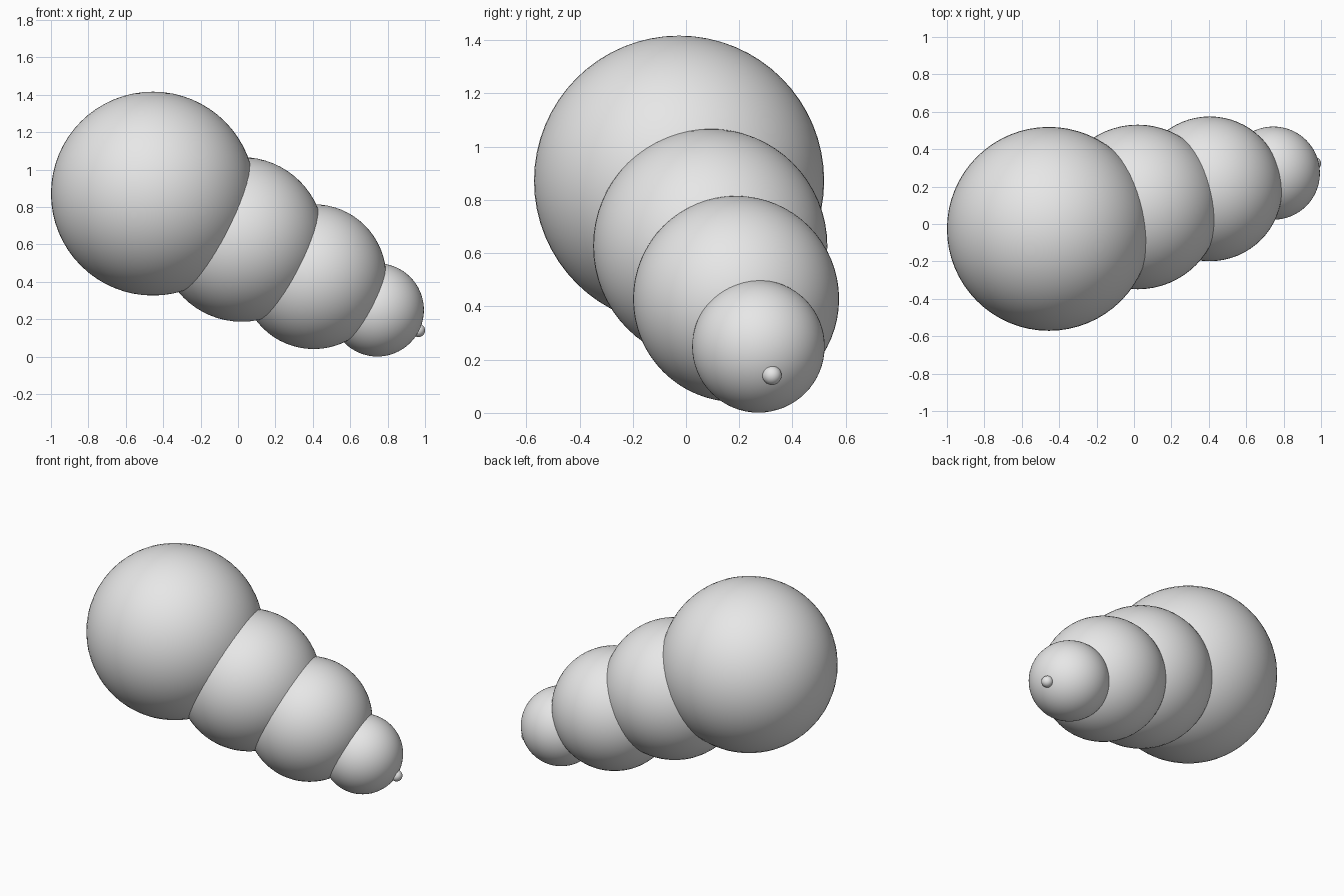
import bpy

cube = bpy.data.objects.get("Cube")
if cube:
    bpy.data.objects.remove(cube, do_unlink=True)

# Single plain grey
GREY = (0.8, 0.8, 0.8, 1.0)
grey = bpy.data.materials.new("light_grey")
grey.use_nodes = True
grey.diffuse_color = GREY
grey.node_tree.nodes["Principled BSDF"].inputs["Base Color"].default_value = GREY


def ball(name, centre, radius):
    """Smooth sphere body part."""
    bpy.ops.mesh.primitive_uv_sphere_add(segments=64, ring_count=32,
                                         radius=radius, location=centre)
    obj = bpy.context.object
    obj.name = name
    obj.data.name = name
    obj.data.materials.append(grey)
    bpy.ops.object.shade_smooth()
    return obj


# Overlapping segments, shrinking from the large end to the small tip
parts = [
    ("large_segment", (-0.455, -0.026, 0.872), 0.545),
    ("second_segment", (0.02, 0.091, 0.627), 0.44),
    ("third_segment", (0.405, 0.188, 0.428), 0.387),
    ("end_segment", (0.745, 0.272, 0.25), 0.249),
    ("tip_nub", (0.964, 0.323, 0.141), 0.036),
]
for name, centre, radius in parts:
    ball(name, centre, radius)
